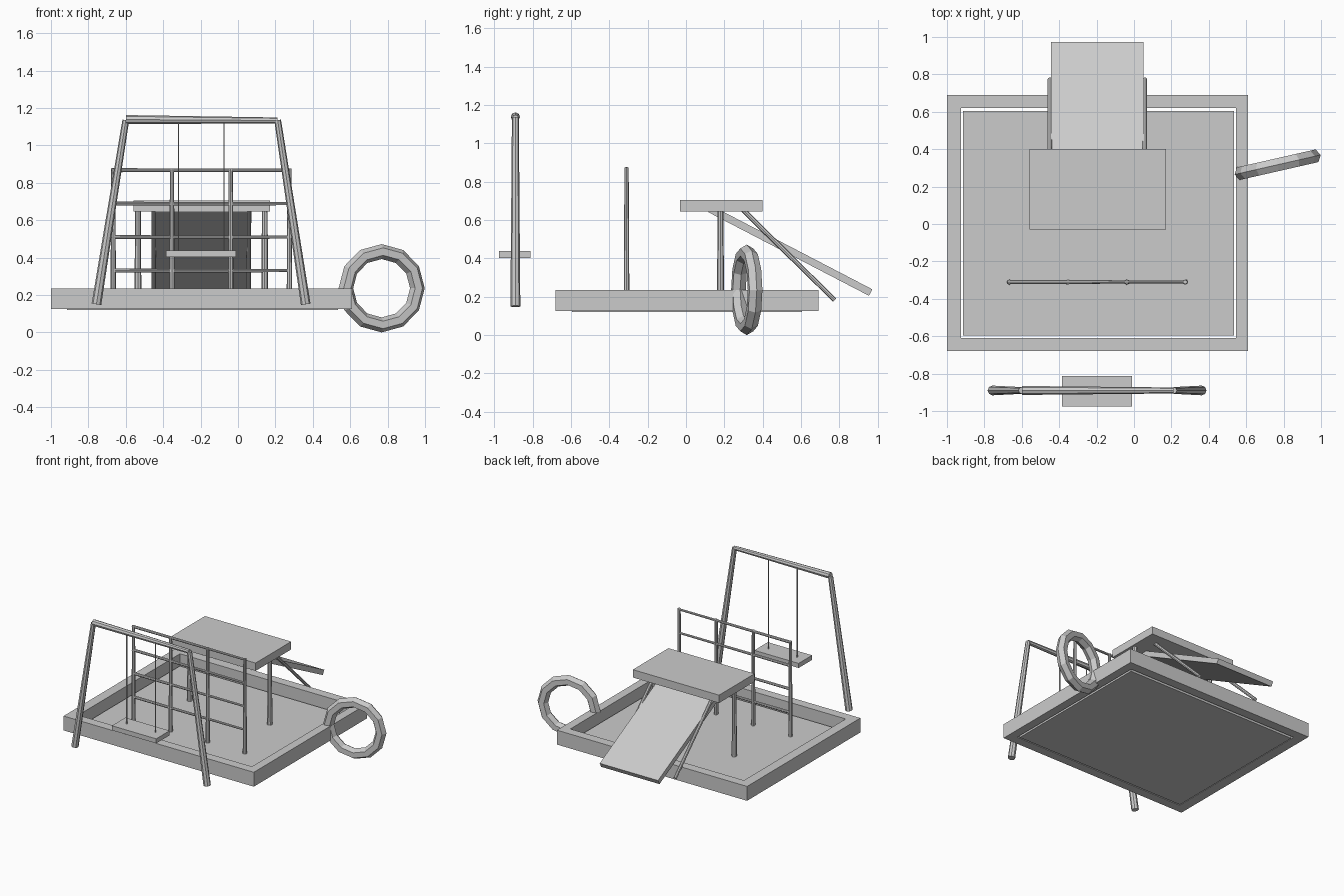
import bpy
import bmesh
from math import radians, atan2
from mathutils import Vector

if "Cube" in bpy.data.objects:
    bpy.data.objects.remove(bpy.data.objects["Cube"])


def make_object(name, bm):
    bmesh.ops.recalc_face_normals(bm, faces=bm.faces)
    mesh = bpy.data.meshes.new(name)
    bm.to_mesh(mesh)
    bm.free()
    ob = bpy.data.objects.new(name, mesh)
    bpy.context.collection.objects.link(ob)
    return ob


def box(name, x, y, z):
    """Box from (min, max) ranges."""
    bm = bmesh.new()
    bmesh.ops.create_cube(bm, size=1)
    for v in bm.verts:
        v.co = Vector([(a + b) / 2 + c * (b - a) for (a, b), c in zip((x, y, z), v.co)])
    return make_object(name, bm)


def pole(name, start, end, r_start, r_end, sides=8):
    """Tapered pole between two points."""
    a, b = Vector(start), Vector(end)
    bm = bmesh.new()
    bmesh.ops.create_cone(bm, cap_ends=True, segments=sides, radius1=r_start,
                          radius2=r_end, depth=(b - a).length)
    ob = make_object(name, bm)
    ob.location = (a + b) / 2
    ob.rotation_euler = (b - a).to_track_quat('Z', 'Y').to_euler()
    return ob


# Sandpit: mitred border and the sand slab
bm = bmesh.new()
loops = []
for x0, x1, y0, y1, z in ((-1, 0.61, -0.68, 0.69, 0.125), (-1, 0.61, -0.68, 0.69, 0.235),
                          (-0.925, 0.545, -0.61, 0.62, 0.235), (-0.925, 0.545, -0.61, 0.62, 0.125)):
    loops.append([bm.verts.new((x, y, z)) for x, y in ((x0, y0), (x1, y0), (x1, y1), (x0, y1))])
for k in range(4):
    a, b = loops[k], loops[(k + 1) % 4]
    for i in range(4):
        j = (i + 1) % 4
        bm.faces.new((a[i], a[j], b[j], b[i]))
make_object("sandpit_border", bm)
box("sand", (-0.915, 0.535), (-0.595, 0.605), (0.12, 0.15))

# Platform with its posts and slide struts
box("platform", (-0.56, 0.17), (-0.03, 0.40), (0.645, 0.705))
for side, x in (("left", -0.535), ("right", 0.143)):
    pole("platform_post_" + side, (x, 0.18, 0.14), (x, 0.18, 0.66), 0.019, 0.015)
for side, x in (("left", -0.45), ("right", 0.058)):
    pole("slide_strut_" + side, (x, 0.775, 0.183), (x, 0.29, 0.66), 0.012, 0.013)

# Slide: a sloping board
top, foot = Vector((-0.197, 0.125, 0.658)), Vector((-0.197, 0.963, 0.222))
d = foot - top
slide = box("slide", (-0.247, 0.247), (-d.length / 2, d.length / 2), (-0.019, 0.019))
slide.location = (top + foot) / 2
slide.rotation_euler.x = atan2(d.z, d.y)

# Climbing frame
for i in range(4):
    x = -0.667 + i * 0.314
    pole(f"climbing_post_{i + 1}", (x, -0.31, 0.14), (x, -0.31, 0.875), 0.015, 0.011)
    z = 0.33 + i * 0.179
    pole(f"climbing_bar_{i + 1}", (-0.675, -0.31, z), (0.283, -0.31, z), 0.011, 0.008)

# Swing: legs, beam, ropes and seat
for side, x_low, x_top in (("left", -0.757, -0.60), ("right", 0.362, 0.212)):
    pole("swing_leg_" + side, (x_low, -0.89, 0.15), (x_top, -0.89, 1.135), 0.026, 0.018)
pole("swing_beam", (-0.60, -0.89, 1.138), (0.212, -0.89, 1.133), 0.024, 0.016)
for side, x in (("left", -0.318), ("right", -0.075)):
    pole("swing_rope_" + side, (x, -0.89, 0.43), (x, -0.89, 1.13), 0.004, 0.004, 6)
box("swing_seat", (-0.385, -0.01), (-0.975, -0.812), (0.403, 0.438))

# Low-poly ring standing upright beside the pit
bpy.ops.mesh.primitive_torus_add(major_segments=12, minor_segments=6, major_radius=0.196,
                                 minor_radius=0.04, location=(0.768, 0.317, 0.236),
                                 rotation=(radians(90), 0, radians(12.8)))
bpy.context.object.name = "tyre_ring"
